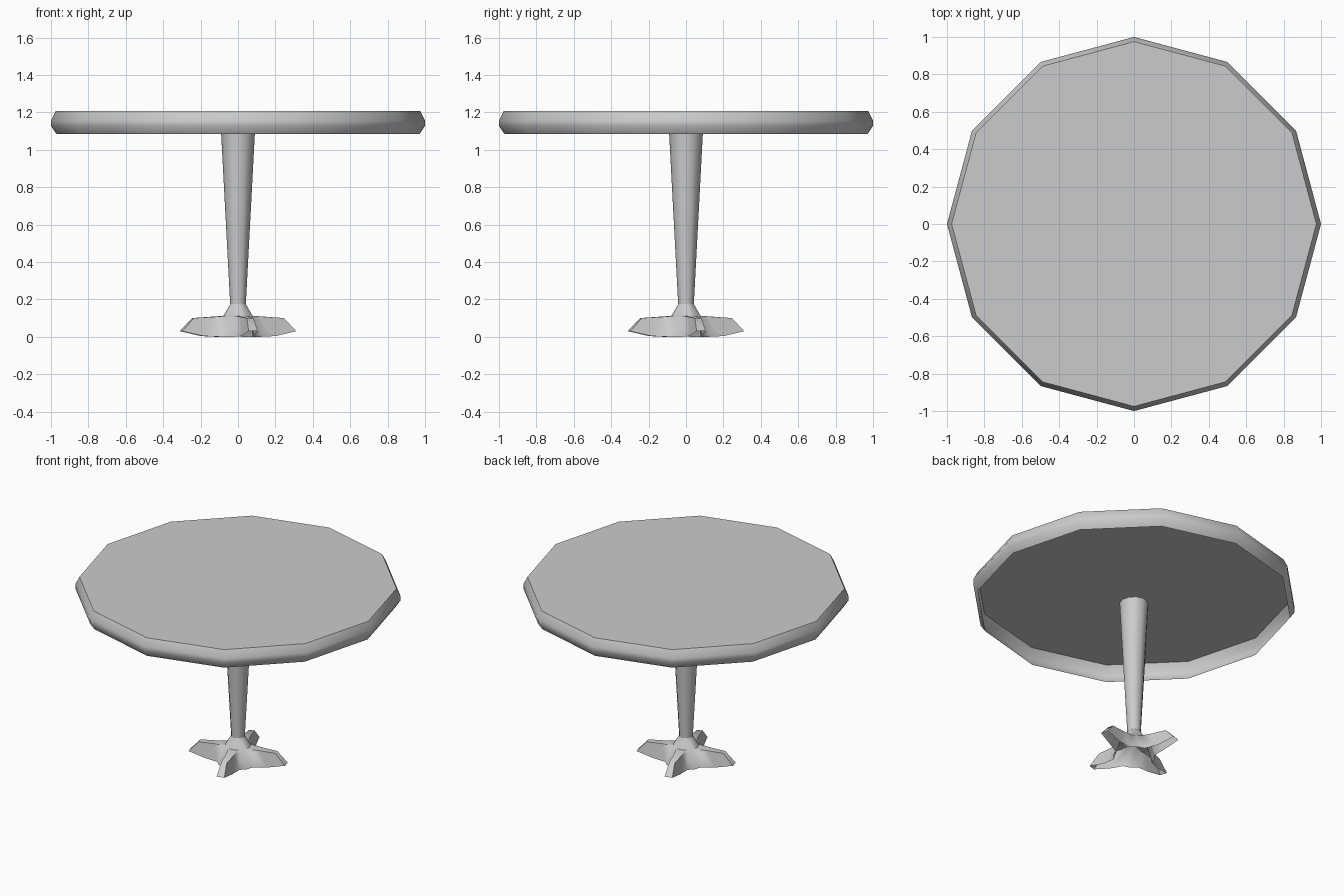
import bpy, bmesh
from math import cos, sin, pi, radians

if "Cube" in bpy.data.objects:
    bpy.data.objects.remove(bpy.data.objects["Cube"])


def loft(name, rings, cap_start=False, smooth=40):
    """Bridge closed rings of equal length, listed from top to bottom."""
    bm = bmesh.new()
    loops = [[bm.verts.new(p) for p in ring] for ring in rings]
    n = len(loops[0])
    for a, b in zip(loops, loops[1:]):
        for i in range(n):
            j = (i + 1) % n
            bm.faces.new((a[i], b[i], b[j], a[j]))
    if cap_start:
        bm.faces.new(loops[0])
    mesh = bpy.data.meshes.new(name)
    bm.to_mesh(mesh)
    bm.free()
    obj = bpy.data.objects.new(name, mesh)
    bpy.context.collection.objects.link(obj)
    bpy.ops.object.select_all(action='DESELECT')
    obj.select_set(True)
    bpy.context.view_layer.objects.active = obj
    bpy.ops.object.shade_smooth_by_angle(angle=radians(smooth))
    return obj


def circle(r, z, n=12):
    return [(r * cos(2 * pi * i / n), r * sin(2 * pi * i / n), z) for i in range(n)]


def star(tip, mid, root, valley):
    """Four-footed ring; tip, mid, root are (radial, half width, z), valley is (radius, z)."""
    side = [root, mid, tip]
    v = valley[0] * cos(pi / 4)
    part = [(x, -y, z) for x, y, z in side] + side[::-1] + [(v, v, valley[1])]
    ring = []
    for k in range(4):
        a = radians(15 + 90 * k)
        ring += [(x * cos(a) - y * sin(a), x * sin(a) + y * cos(a), z) for x, y, z in part]
    return ring


# twelve-sided table top: hollow shell, open underneath
loft("table_top", [circle(0.975, 1.207), circle(1.0, 1.157), circle(1.0, 1.127),
                   circle(0.97, 1.083)], True)

# tapered column
loft("column", [circle(0.09, 1.085), circle(0.042, 0.175)])

# hollow four-footed base with a flared collar
loft("base", [
    star((0.041, 0.005, 0.175), (0.039, 0.012, 0.175), (0.035, 0.021, 0.175), (0.041, 0.175)),
    star((0.078, 0.012, 0.112), (0.074, 0.026, 0.112), (0.066, 0.040, 0.111), (0.078, 0.110)),
    star((0.250, 0.018, 0.100), (0.150, 0.025, 0.106), (0.080, 0.038, 0.110), (0.082, 0.107)),
    star((0.315, 0.025, 0.030), (0.200, 0.035, 0.004), (0.115, 0.052, 0.0), (0.130, 0.0)),
], smooth=50)
